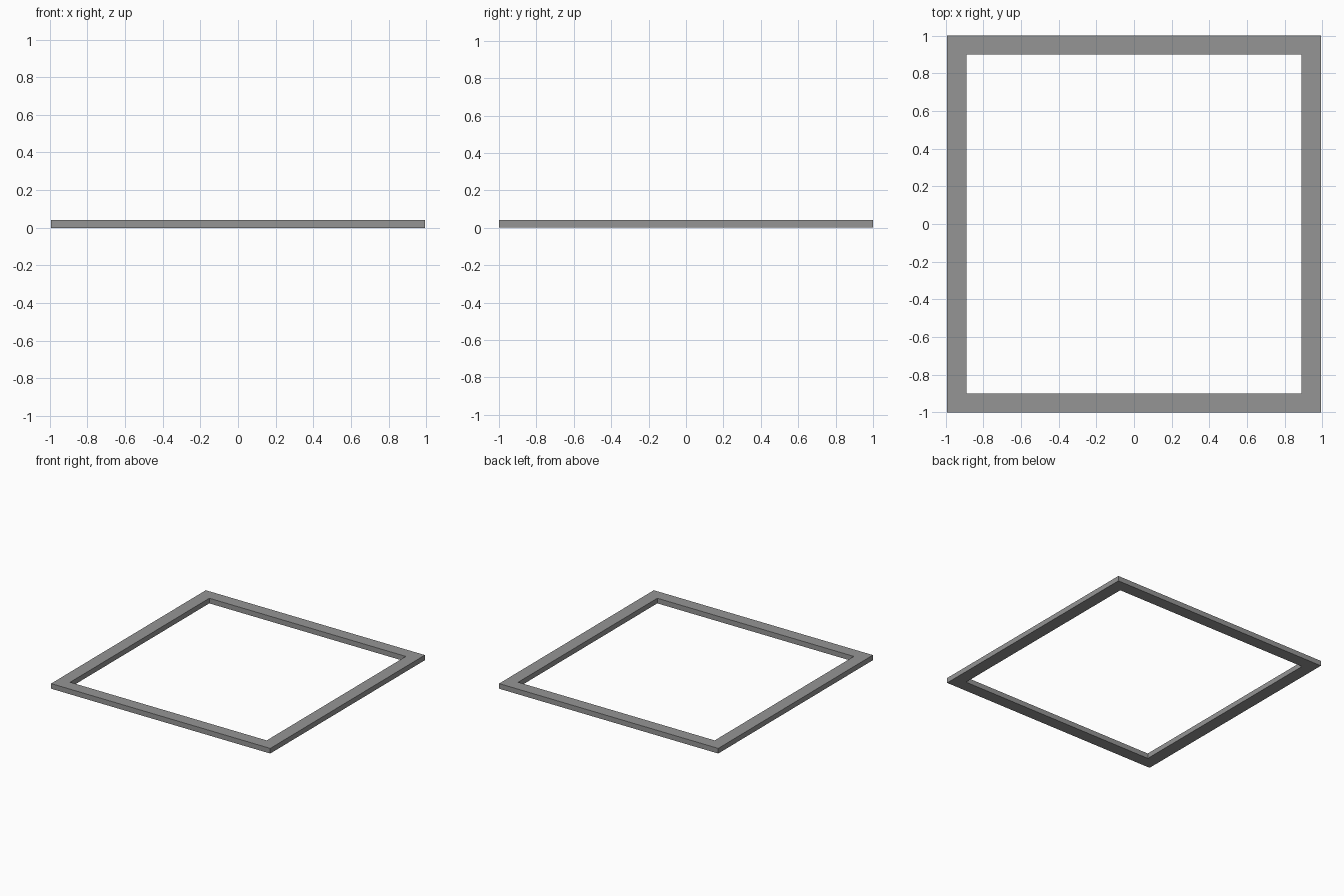
import bpy
import bmesh

if "Cube" in bpy.data.objects:
    bpy.data.objects.remove(bpy.data.objects["Cube"])

OUTER = (0.992, 1.0)   # half sizes of the outside edge
INNER = (0.89, 0.9)    # half sizes of the opening
HEIGHT = 0.042

bm = bmesh.new()


def ring(half, z):
    x, y = half
    return [bm.verts.new((sx * x, sy * y, z))
            for sx, sy in ((-1, -1), (1, -1), (1, 1), (-1, 1))]


# Rectangular cross-section carried round the four mitred corners
section = [ring(OUTER, 0), ring(OUTER, HEIGHT), ring(INNER, HEIGHT), ring(INNER, 0)]
for k in range(4):
    a, b = section[k], section[(k + 1) % 4]
    for i in range(4):
        j = (i + 1) % 4
        bm.faces.new((a[i], a[j], b[j], b[i]))
bmesh.ops.recalc_face_normals(bm, faces=bm.faces)

# Flat open frame
mesh = bpy.data.meshes.new("flat_frame")
bm.to_mesh(mesh)
bm.free()
frame = bpy.data.objects.new("flat_frame", mesh)
bpy.context.collection.objects.link(frame)

# Dark grey finish
grey = bpy.data.materials.new("dark_grey")
grey.diffuse_color = (0.3, 0.3, 0.3, 1)
grey.use_nodes = True
grey.node_tree.nodes["Principled BSDF"].inputs["Base Color"].default_value = grey.diffuse_color
mesh.materials.append(grey)
